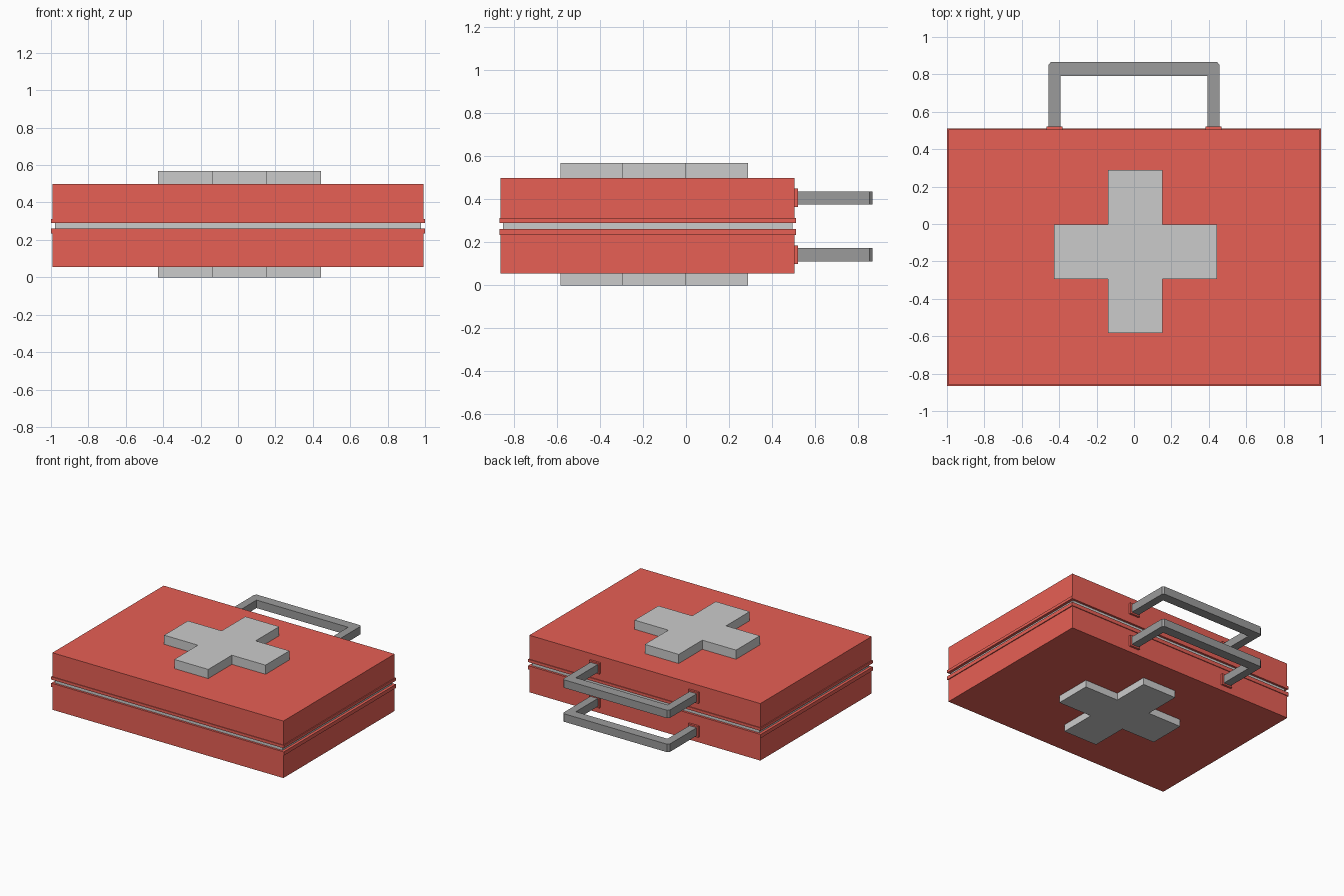
import bpy, bmesh

if "Cube" in bpy.data.objects:
    bpy.data.objects.remove(bpy.data.objects["Cube"])


def material(name, color):
    m = bpy.data.materials.new(name)
    m.diffuse_color = (*color, 1)
    m.use_nodes = True
    m.node_tree.nodes["Principled BSDF"].inputs["Base Color"].default_value = m.diffuse_color
    return m


RED = material("case_red", (0.8, 0.115, 0.09))
DARK = material("handle_grey", (0.33, 0.33, 0.33))


def prism(name, outline, z0, z1, mat=None):
    """Extrude a flat xy outline from z0 to z1."""
    bm = bmesh.new()
    face = bm.faces.new([bm.verts.new((x, y, z0)) for x, y in outline])
    new = bmesh.ops.extrude_face_region(bm, geom=[face])["geom"]
    for v in new:
        if isinstance(v, bmesh.types.BMVert):
            v.co.z = z1
    bmesh.ops.recalc_face_normals(bm, faces=bm.faces)
    mesh = bpy.data.meshes.new(name)
    bm.to_mesh(mesh)
    bm.free()
    if mat:
        mesh.materials.append(mat)
    obj = bpy.data.objects.new(name, mesh)
    bpy.context.collection.objects.link(obj)
    return obj


def box(name, x0, x1, y0, y1, z0, z1, mat=None):
    return prism(name, [(x0, y0), (x1, y0), (x1, y1), (x0, y1)], z0, z1, mat)


# Cross outline, stepping around its twelve corners
CX, CY, ARM, HALF = 0.007, -0.148, 0.436, 0.146
quarter = [(HALF, -ARM), (HALF, -HALF), (ARM, -HALF)]
cross = []
for turn in range(4):
    cross += [(CX + x, CY + y) for x, y in quarter]
    quarter = [(-y, x) for x, y in quarter]

# Handle outline: a U with chamfered outer corners
half = [(0.394, 0.505), (0.457, 0.505), (0.457, 0.852), (0.444, 0.866)]
handle = half + [(-x, y) for x, y in reversed(half)] + [(-0.394, 0.79), (0.394, 0.79)]

# Each shell: body, rim, handle centre and cross heights
shells = {
    "lower": ((0.055, 0.262), (0.233, 0.262), 0.142, (0.0, 0.06)),
    "upper": ((0.29, 0.498), (0.29, 0.312), 0.406, (0.49, 0.569)),
}
for side, (body, rim, hz, cz) in shells.items():
    box(side + "_shell", -0.993, 0.993, -0.861, 0.505, *body, RED)
    box(side + "_rim", -1, 1, -0.866, 0.511, *rim, RED)
    prism(side + "_cross", cross, *cz)
    prism(side + "_handle", handle, hz - 0.031, hz + 0.031, DARK)
    for s, label in ((-1, "left"), (1, "right")):
        x = s * 0.4255
        box(f"{side}_{label}_handle_mount", x - 0.043, x + 0.043,
            0.5, 0.521, hz - 0.043, hz + 0.043, RED)

# Pale seal showing in the gap between the shells
box("seal", -0.978, 0.978, -0.85, 0.494, 0.25, 0.3)
